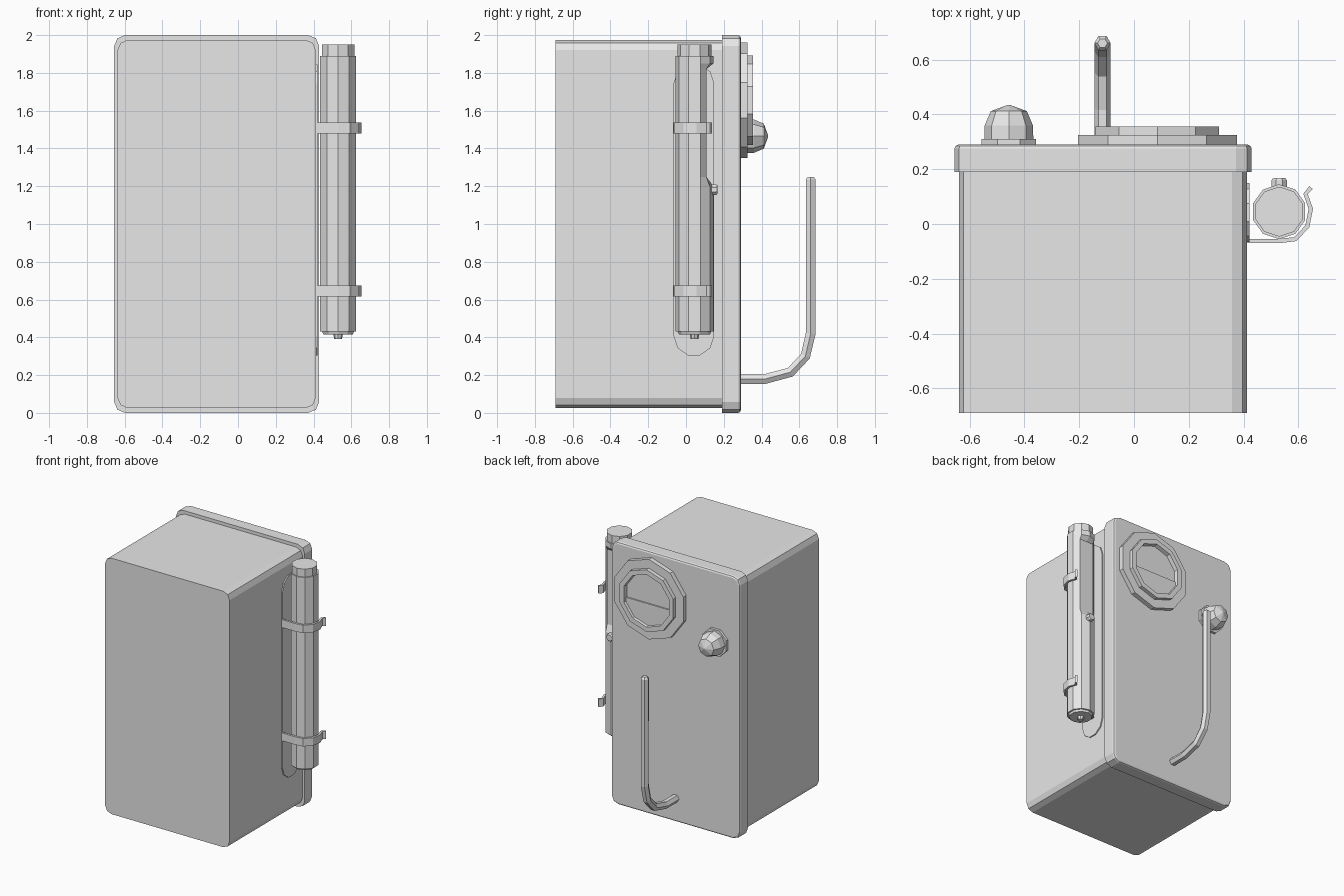
import bpy, bmesh
from math import sin, cos, pi, radians
from mathutils import Vector

old = bpy.data.objects.get("Cube")
if old:
    bpy.data.objects.remove(old, do_unlink=True)

# Single grey material
grey = bpy.data.materials.new("plain grey")
grey.use_nodes = True
colour = (0.8, 0.8, 0.8, 1)
grey.diffuse_color = colour
grey.node_tree.nodes["Principled BSDF"].inputs["Base Color"].default_value = colour


def loft(name, rings, closed=False):
    """Skin a list of equal-length point rings; cap the ends unless closed."""
    bm = bmesh.new()
    loops = [[bm.verts.new(p) for p in ring] for ring in rings]
    n = len(loops[0])
    pairs = list(zip(loops, loops[1:]))
    if closed:
        pairs.append((loops[-1], loops[0]))
    for a, b in pairs:
        for i in range(n):
            j = (i + 1) % n
            bm.faces.new((a[i], a[j], b[j], b[i]))
    if not closed:
        bm.faces.new(loops[0][::-1])
        bm.faces.new(loops[-1])
    bmesh.ops.recalc_face_normals(bm, faces=bm.faces)
    mesh = bpy.data.meshes.new(name)
    bm.to_mesh(mesh)
    bm.free()
    mesh.materials.append(grey)
    obj = bpy.data.objects.new(name, mesh)
    bpy.context.collection.objects.link(obj)
    return obj


def polygon(r, sides, start=0.0):
    return [(r * cos(start + 2 * pi * i / sides), r * sin(start + 2 * pi * i / sides))
            for i in range(sides)]


def turned_y(name, x, z, profile, sides, start=0.0, closed=False):
    """Turned part whose axis runs along y; profile is (radius, y)."""
    rings = [[(x + u, y, z + v) for u, v in polygon(r, sides, start)] for r, y in profile]
    return loft(name, rings, closed)


def turned_z(name, x, y, profile, sides, start=0.0):
    """Turned part whose axis runs along z; profile is (radius, z)."""
    return loft(name, [[(x + u, y + v, z) for u, v in polygon(r, sides, start)]
                       for r, z in profile])


def rounded_box(name, cx, cz, w, h, radius, layers):
    """Rounded rectangle swept along y; layers are (y, inset)."""
    rings = []
    for y, inset in layers:
        r = radius - inset
        ring = []
        for k, (sx, sz) in enumerate(((1, 1), (-1, 1), (-1, -1), (1, -1))):
            for step in range(3):
                a = k * pi / 2 + step * pi / 4
                ring.append((cx + sx * (w / 2 - radius) + r * cos(a), y,
                             cz + sz * (h / 2 - radius) + r * sin(a)))
        rings.append(ring)
    return loft(name, rings)


# Main case and overhanging back cover
rounded_box("case", -0.113, 1.0, 1.05, 1.95, 0.055, [(-0.69, 0), (0.2, 0)])
rounded_box("back_cover", -0.113, 1.0, 1.085, 2.0, 0.058,
            [(0.19, 0), (0.275, 0), (0.285, 0.004), (0.29, 0.014)])

# Round gauge: base, open rim and a half-height inner step
GX, GZ = 0.085, 1.655
turned_y("gauge_base", GX, GZ, [(0.305, 0.28), (0.305, 0.325)], 10, pi / 2)
turned_y("gauge_rim", GX, GZ, [(0.237, 0.32), (0.237, 0.355), (0.2, 0.355), (0.195, 0.32)],
         10, pi / 2, closed=True)
half = [(u, min(v, -0.03)) for u, v in polygon(0.197, 10, pi / 2) if v < 0.08]
loft("gauge_step", [[(GX + u, y, GZ + v) for u, v in half] for y in (0.322, 0.335)])

# Domed knob
turned_y("knob_base", -0.457, 1.465, [(0.107, 0.28), (0.107, 0.31)], 8, pi / 8)
turned_y("knob", -0.457, 1.465, [(0.09, 0.3), (0.088, 0.36), (0.066, 0.412), (0.006, 0.434)],
         8)

# Bent hook swept along its path with a six-sided section
path = [Vector(p) for p in ((0.27, 0.18), (0.42, 0.18), (0.552, 0.215),
                            (0.632, 0.3), (0.66, 0.42), (0.66, 1.235), (0.66, 1.25))]
rings = []
for i, p in enumerate(path):
    before = (p - path[i - 1]).normalized() if i else Vector((1, 0))
    after = (path[i + 1] - p).normalized() if i < len(path) - 1 else before
    t = (before + after).normalized()
    r = 0.018 if i == len(path) - 1 else 0.03
    rings.append([(-0.115 + u, p.x - t.y * v, p.y + t.x * v) for u, v in polygon(r, 6)])
loft("hook", rings)

# Cylinder with a flattened recess on its rear side
TX, TY = 0.53, 0.045
tank = turned_z("tank", TX, TY, [(0.1, z) for z in (0.43, 1.2, 1.25, 1.82, 1.85, 1.89)],
                10, pi / 2)
for v in tank.data.vertices:
    if 1.22 < v.co.z < 1.84:
        v.co.y = min(v.co.y, 0.108)
turned_z("tank_cap", TX, TY, [(0.091, 1.88), (0.091, 1.95)], 10, pi / 2)
turned_z("tank_foot", TX, TY, [(0.082, 0.415), (0.09, 0.435)], 10, pi / 2)
turned_z("tank_nozzle", TX, TY, [(0.02, 0.39), (0.026, 0.42)], 8)
turned_y("tank_button", TX, 1.182, [(0.03, 0.13), (0.03, 0.16), (0.024, 0.168)], 8, pi / 8)

# Long side plate with rounded ends
outline = []
for cz, start in ((1.745, 0), (0.405, pi)):
    for i in range(6):
        a = start + i * pi / 5
        outline.append((0.042 + 0.107 * cos(a), cz + 0.105 * sin(a)))
loft("mount_plate", [[(x, y, z) for y, z in outline] for x in (0.4, 0.421)])

# Spring clips: a strip wrapped around the tank, ending in a flared lip
strip = [Vector((0.415, TY - 0.107)), Vector((TX, TY - 0.107))]
for deg in (-60, -28, 5, 34):
    a = radians(deg)
    strip.append(Vector((TX + 0.116 * cos(a), TY + 0.116 * sin(a))))
strip.append(Vector((0.646, 0.133)))
for name, z in (("upper_clip", 1.508), ("lower_clip", 0.645)):
    rings = []
    for i, p in enumerate(strip):
        t = (strip[min(i + 1, len(strip) - 1)] - strip[max(i - 1, 0)]).normalized()
        side = Vector((t.y, -t.x)) * 0.008
        a, b = p + side, p - side
        rings.append([(a.x, a.y, z - 0.03), (b.x, b.y, z - 0.03),
                      (b.x, b.y, z + 0.03), (a.x, a.y, z + 0.03)])
    loft(name, rings)
